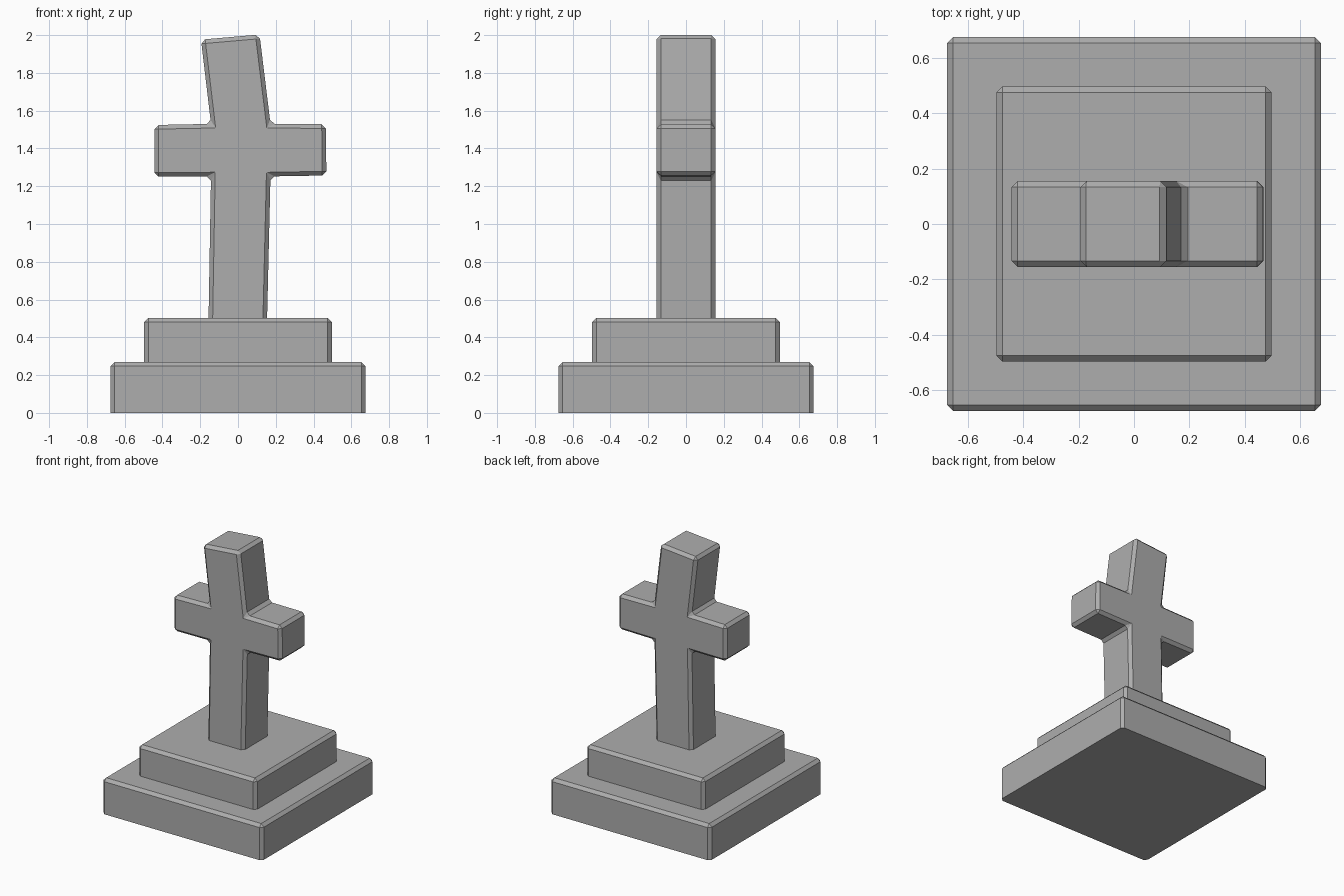
import bpy
import bmesh

cube = bpy.data.objects.get("Cube")
if cube:
    bpy.data.objects.remove(cube, do_unlink=True)

CHAMFER = 0.022
GREY = (0.42, 0.42, 0.42, 1)

stone = bpy.data.materials.new("grey stone")
stone.use_nodes = True
stone.diffuse_color = GREY
stone.node_tree.nodes["Principled BSDF"].inputs["Base Color"].default_value = GREY


def finish(name, bm, floor):
    """Chamfer every edge except those lying on the floor height."""
    bmesh.ops.recalc_face_normals(bm, faces=bm.faces)
    edges = [e for e in bm.edges if any(v.co.z > floor + 0.001 for v in e.verts)]
    bmesh.ops.bevel(bm, geom=edges, offset=CHAMFER, offset_type='OFFSET',
                    segments=1, affect='EDGES', clamp_overlap=True)
    bmesh.ops.recalc_face_normals(bm, faces=bm.faces)
    mesh = bpy.data.meshes.new(name)
    bm.to_mesh(mesh)
    bm.free()
    mesh.materials.append(stone)
    bpy.context.collection.objects.link(bpy.data.objects.new(name, mesh))


def extrude_profile(name, points, half_depth):
    """Extrude an x-z outline through y."""
    bm = bmesh.new()
    face = bm.faces.new([bm.verts.new((x, -half_depth, z)) for x, z in points])
    result = bmesh.ops.extrude_face_region(bm, geom=[face], use_keep_orig=True)
    moved = [g for g in result["geom"] if isinstance(g, bmesh.types.BMVert)]
    bmesh.ops.translate(bm, verts=moved, vec=(0, 2 * half_depth, 0))
    finish(name, bm, min(z for x, z in points))


def block(name, half, low, high):
    outline = [(-half, low), (half, low), (half, high), (-half, high)]
    extrude_profile(name, outline, half)


# Two stepped plinth blocks
block("lower_plinth", 0.675, 0.0, 0.27)
block("upper_plinth", 0.497, 0.27, 0.502)

# Slightly crooked cross with a leaning top
cross_outline = [
    (-0.156, 0.5), (0.154, 0.5),
    (0.172, 1.252), (0.468, 1.257), (0.465, 1.528), (0.172, 1.53),
    (0.114, 2.003), (-0.196, 1.976),
    (-0.143, 1.53), (-0.442, 1.524), (-0.442, 1.25), (-0.143, 1.252),
]
extrude_profile("cross", cross_outline, 0.155)
